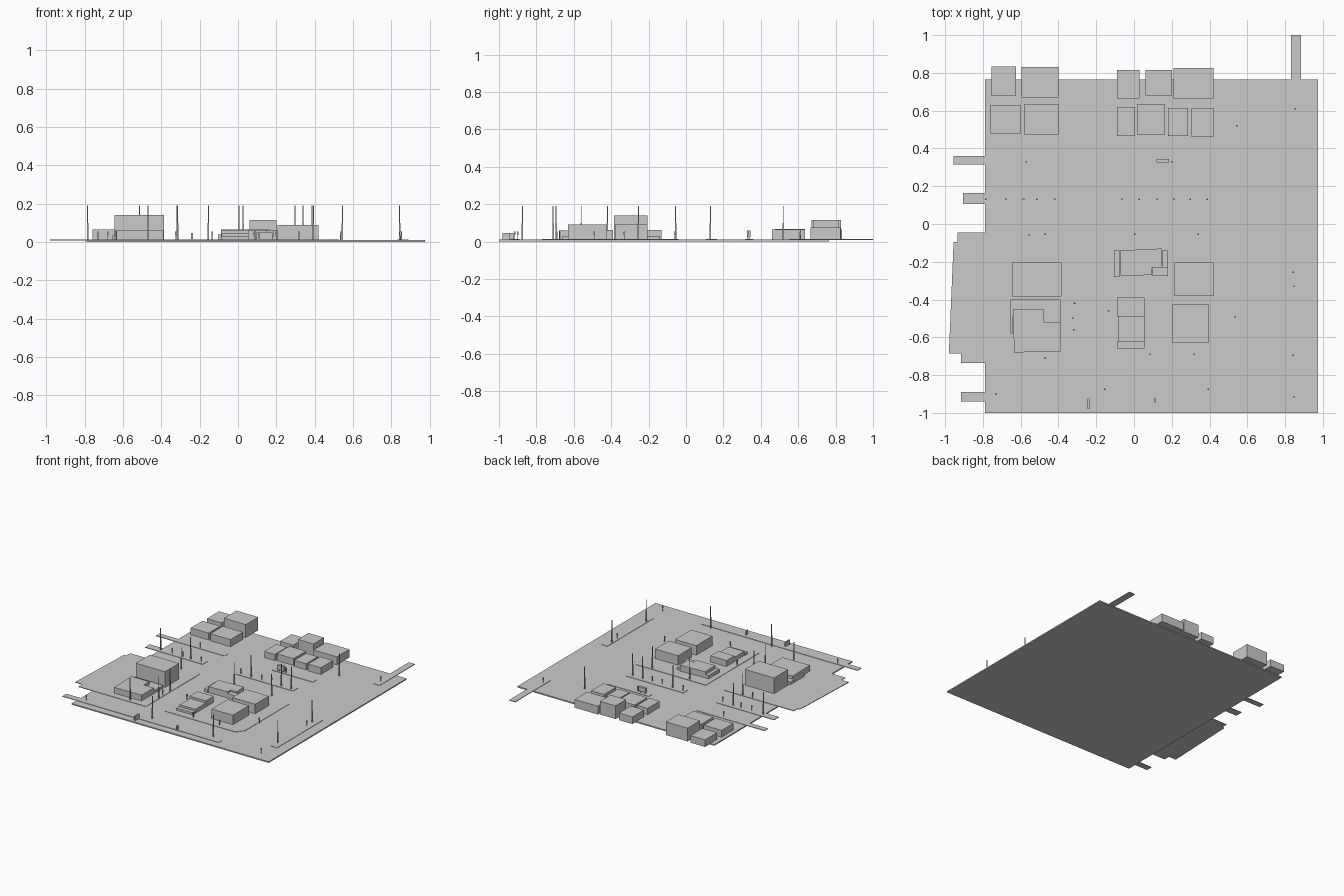
import bpy, bmesh

grey = bpy.data.materials.new("light_grey")
grey.diffuse_color = (0.6, 0.6, 0.6, 1)
G = 0.010   # ground top
P = 0.013   # paving top


def finish(name, bm):
    bmesh.ops.recalc_face_normals(bm, faces=bm.faces)
    me = bpy.data.meshes.new(name)
    bm.to_mesh(me)
    bm.free()
    me.materials.append(grey)
    ob = bpy.data.objects.new(name, me)
    bpy.context.collection.objects.link(ob)


def add_prism(bm, pts, z0, z1):
    lo = [bm.verts.new((x, y, z0)) for x, y in pts]
    hi = [bm.verts.new((x, y, z1)) for x, y in pts]
    bm.faces.new(lo[::-1])
    bm.faces.new(hi)
    n = len(pts)
    for i in range(n):
        j = (i + 1) % n
        bm.faces.new((lo[i], lo[j], hi[j], hi[i]))


def add_box(bm, x0, x1, y0, y1, z0, z1):
    add_prism(bm, [(x0, y0), (x1, y0), (x1, y1), (x0, y1)], z0, z1)


def boxes(name, items):
    bm = bmesh.new()
    for b in items:
        add_box(bm, *b)
    finish(name, bm)


def prism(name, pts, z0, z1):
    bm = bmesh.new()
    add_prism(bm, pts, z0, z1)
    finish(name, bm)


# ground slab
boxes("ground", [(-.79, .975, -1, .765, 0, G)])

# raised pavements, some running past the slab edge
boxes("pavement", [(x0, x1, y0, y1, G - .002, P) for x0, x1, y0, y1 in [
    (.83, .885, .55, 1.0), (.83, .89, -.77, -.18),
    (-.955, -.34, .315, .36), (.08, .45, .315, .36),
    (-.905, -.39, .105, .165), (-.09, .42, .105, .165),
    (-.915, .486, -.94, -.89)]])

# raised plots under the front buildings
prism("left_plot", [(-.935, -.045), (-.935, -.095), (-.955, -.095), (-.98, -.685),
                    (-.915, -.685), (-.915, -.735), (-.31, -.735), (-.31, -.045)],
      G - .002, P)
prism("middle_plot", [(-.15, -.72), (.48, -.72), (.526, -.66), (.526, -.09),
                      (.48, -.04), (-.15, -.04)], G - .002, P)

# back rows of blocks
boxes("back_blocks", [(x0, x1, y0, y1, G - .002, h) for x0, x1, y0, y1, h in [
    (-.755, -.625, .68, .835, .065), (-.595, -.4, .67, .83, .115),
    (-.09, .03, .665, .815, .065), (.06, .2, .68, .815, .115),
    (.21, .42, .665, .825, .075),
    (-.76, -.6, .48, .63, .065), (-.58, -.4, .475, .635, .068),
    (-.09, .005, .465, .62, .06), (.015, .165, .475, .635, .065),
    (.18, .285, .465, .615, .06), (.305, .42, .46, .615, .065)]])

# large front blocks
boxes("front_blocks", [(-.645, -.385, -.385, -.205, G, .14),
                       (.215, .42, -.38, -.205, G, .09),
                       (.205, .395, -.63, -.425, G, .09)])

# stepped low buildings
prism("corner_building", [(-.635, -.68), (-.39, -.675), (-.39, -.52), (-.48, -.52),
                          (-.48, -.45), (-.64, -.45)], G, .06)
boxes("corner_building_wing", [(-.48, -.39, -.519, -.40, G, .035),
                               (-.655, -.48, -.449, -.40, G, .035),
                               (-.655, -.641, -.58, -.451, G, .035)])
boxes("stepped_building", [(-.09, .055, -.49, -.39, G, .062),
                           (-.085, .055, -.625, -.491, G, .045),
                           (-.09, .055, -.66, -.626, G, .03)])
prism("long_building", [(-.07, -.275), (.095, -.27), (.095, -.23), (.15, -.23),
                        (.145, -.13), (-.075, -.14)], G, .062)
boxes("long_building_ends", [(-.105, -.076, -.28, -.14, G, .04),
                             (.097, .18, -.275, -.231, G, .05),
                             (.151, .178, -.23, -.14, G, .03)])

# small standing signs
boxes("signs", [(.12, .185, .325, .345, .025, .06), (.128, .136, .331, .339, G, .026),
                (.169, .177, .331, .339, G, .026),
                (-.245, -.235, -.98, -.925, G, .047),
                (.105, .113, -.945, -.92, G, .047)])

# tall lamp posts: thicker foot, slim top
tall = [(-.785, .13), (-.515, .13), (.027, .13), (.297, .13), (.387, .13), (.545, .52),
        (-.47, -.055), (.005, -.055), (.34, -.055), (.843, -.255), (-.315, -.42),
        (-.318, -.56), (.843, -.695), (-.47, -.71), (-.155, -.875), (.393, -.875)]
post = []
for x, y in tall:
    post += [(x - .004, x + .004, y - .004, y + .004, G, .10),
             (x - .0025, x + .0025, y - .0025, y + .0025, .10, .19)]
boxes("lamp_posts", post)

# short posts with a wider head
short = [(-.68, .13), (-.585, .13), (-.42, .13), (-.065, .13), (.122, .13), (.21, .13),
         (-.57, .33), (.2, .33), (.853, .61), (-.555, -.06), (.848, -.33), (-.325, -.5),
         (-.135, -.46), (.535, -.49), (.085, -.69), (.318, -.69), (-.73, -.9), (.848, -.915)]
post = []
for x, y in short:
    post += [(x - .002, x + .002, y - .002, y + .002, G, .035),
             (x - .004, x + .004, y - .004, y + .004, .035, .055)]
boxes("short_posts", post)
